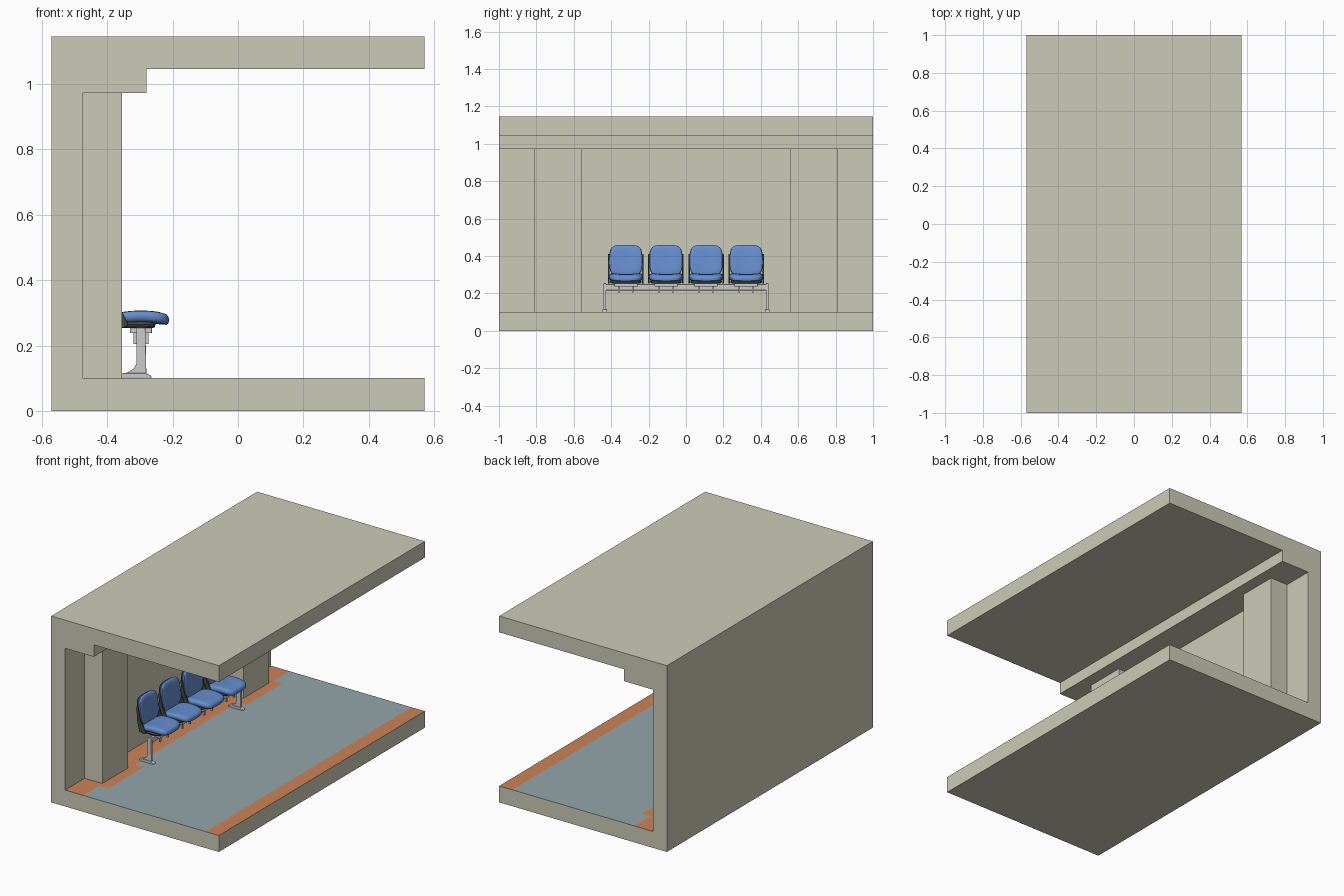
import bpy, bmesh, math
from mathutils import Vector

if "Cube" in bpy.data.objects:
    bpy.data.objects.remove(bpy.data.objects["Cube"])


def material(name, rgb):
    m = bpy.data.materials.new(name)
    m.diffuse_color = (*rgb, 1)
    m.use_nodes = True
    m.node_tree.nodes["Principled BSDF"].inputs["Base Color"].default_value = m.diffuse_color
    return m


CONCRETE = material("concrete", (0.60, 0.60, 0.48))
GREY_TILE = material("grey_tile", (0.30, 0.38, 0.40))
ORANGE_TILE = material("orange_tile", (0.60, 0.23, 0.10))
BLUE = material("blue_fabric", (0.13, 0.27, 0.62))
DARK = material("dark_plastic", (0.06, 0.06, 0.055))


def finish(name, bm, mat=None, smooth=False, bevel=0):
    bmesh.ops.recalc_face_normals(bm, faces=bm.faces)
    mesh = bpy.data.meshes.new(name)
    bm.to_mesh(mesh)
    bm.free()
    ob = bpy.data.objects.new(name, mesh)
    bpy.context.collection.objects.link(ob)
    if mat:
        mesh.materials.append(mat)
    if bevel:
        mod = ob.modifiers.new("bevel", 'BEVEL')
        mod.width, mod.segments = bevel, 2
    if smooth:
        bpy.ops.object.select_all(action='DESELECT')
        ob.select_set(True)
        bpy.context.view_layer.objects.active = ob
        bpy.ops.object.shade_smooth_by_angle(angle=math.radians(40))
    return ob


def box(name, x, y, z, mat=None, bevel=0):
    """Box given by (low, high) ranges."""
    bm = bmesh.new()
    bmesh.ops.create_cube(bm, size=1)
    for v in bm.verts:
        v.co = Vector(r[0] + (c + 0.5) * (r[1] - r[0]) for c, r in zip(v.co, (x, y, z)))
    return finish(name, bm, mat, bevel=bevel)


def prism(name, pts, axis, lo, hi, mat=None, bevel=0):
    """Extrude a profile: axis 'y' takes (x, z) points, axis 'z' takes (x, y)."""
    bm = bmesh.new()
    place = (lambda a, b: (a, lo, b)) if axis == 'y' else (lambda a, b: (a, b, lo))
    face = bm.faces.new([bm.verts.new(place(*p)) for p in pts])
    ext = bmesh.ops.extrude_face_region(bm, geom=[face])['geom']
    shift = (0, hi - lo, 0) if axis == 'y' else (0, 0, hi - lo)
    bmesh.ops.translate(bm, vec=shift, verts=[v for v in ext if isinstance(v, bmesh.types.BMVert)])
    return finish(name, bm, mat, bevel=bevel)


def cushion(name, half_thick, place, mat, power=4.5, n=40):
    """Pillow with rounded-square outline; place(u, v, w) maps u, v in -1..1 to space."""
    rings = [(0.35, -1), (0.7, -1), (0.9, -0.9), (0.97, -0.6), (1, 0),
             (0.97, 0.55), (0.9, 0.85), (0.7, 1), (0.35, 1)]
    bm, loops = bmesh.new(), []
    for s, w in rings:
        loop = []
        for i in range(n):
            a = 2 * math.pi * i / n
            c, d = math.cos(a), math.sin(a)
            r = s / (abs(c) ** power + abs(d) ** power) ** (1 / power)
            loop.append(bm.verts.new(place(r * c, r * d, w * half_thick)))
        loops.append(loop)
    for a, b in zip(loops, loops[1:]):
        for i in range(n):
            j = (i + 1) % n
            bm.faces.new((a[i], a[j], b[j], b[i]))
    bm.faces.new(loops[0])
    bm.faces.new(loops[-1])
    return finish(name, bm, mat, smooth=True)


# Shelter shell: floor, rear wall, roof and soffit in one profile
prism("shelter_shell", [(-0.57, 0), (0.57, 0), (0.57, 0.1), (-0.475, 0.1), (-0.475, 0.972),
                        (-0.28, 0.972), (-0.28, 1.045), (0.57, 1.045), (0.57, 1.145),
                        (-0.57, 1.145)], 'y', -1, 1, CONCRETE)

# Pillars and orange pads around them
for side in (-1, 1):
    y = sorted((side * 0.56, side * 0.81))
    box("pillar", (-0.475, -0.355), y, (0.1, 0.972), CONCRETE)
    box("pillar_border", (-0.35, -0.29), sorted((side * 0.5, side * 0.845)), (0.1, 0.101), ORANGE_TILE)

# Floor finish
box("wall_border", (-0.475, -0.35), (-1, 1), (0.1, 0.101), ORANGE_TILE)
box("edge_border", (0.48, 0.57), (-1, 1), (0.1, 0.101), ORANGE_TILE)
prism("floor_tiles", [(0.48, -1), (0.48, 1), (-0.35, 1), (-0.35, 0.845), (-0.29, 0.845),
                      (-0.29, 0.5), (-0.35, 0.5), (-0.35, -0.5), (-0.29, -0.5),
                      (-0.29, -0.845), (-0.35, -0.845), (-0.35, -1)], 'z', 0.1, 0.101, GREY_TILE)

# Bench beam and legs
box("bench_beam", (-0.305, -0.289), (-0.435, 0.435), (0.217, 0.25), bevel=0.003)
for side in (-1, 1):
    y = side * 0.434
    prism("bench_leg", [(-0.345, 0.114), (-0.28, 0.114), (-0.283, 0.255), (-0.31, 0.255),
                        (-0.31, 0.145), (-0.318, 0.13)], 'y', y - 0.007, y + 0.007, bevel=0.002)
    prism("bench_foot", [(-0.36, 0.101), (-0.263, 0.101), (-0.267, 0.109), (-0.285, 0.116),
                         (-0.35, 0.116), (-0.36, 0.112)], 'y', y - 0.012, y + 0.012, bevel=0.002)

# Four seats
for k in range(4):
    cy = (k - 1.5) * 0.2145

    def seat_place(u, v, w):
        return (-0.297 + 0.087 * v, cy + 0.092 * u * (1 - 0.05 * v),
                0.287 + w - 0.009 * v * v + 0.004 * u * u)

    def pan_place(u, v, w):
        return (-0.312 + 0.06 * v, cy + 0.085 * u, 0.264 + w)

    def back_place(u, v, w):
        return (-0.389 - 0.010 * v + w + 0.007 * u * u,
                cy + 0.089 * u * (1 - 0.06 * v * v), 0.376 + 0.084 * v)

    def shell_place(u, v, w):
        return (-0.403 - 0.010 * v + w + 0.007 * u * u,
                cy + 0.086 * u * (1 - 0.06 * v * v), 0.372 + 0.081 * v)

    cushion("seat_cushion", 0.018, seat_place, BLUE)
    cushion("seat_pan", 0.011, pan_place, DARK)
    cushion("backrest_cushion", 0.012, back_place, BLUE)
    cushion("backrest_shell", 0.008, shell_place, DARK)

    # Side arms joining seat and backrest
    for side in (-1, 1):
        y = cy + side * 0.091
        prism("side_arm", [(-0.40, 0.41), (-0.388, 0.41), (-0.372, 0.33), (-0.345, 0.285),
                           (-0.335, 0.262), (-0.35, 0.254), (-0.38, 0.262), (-0.394, 0.32)],
              'y', y - 0.004, y + 0.004, DARK, bevel=0.0015)

    # Mounting bracket and clamps on the beam
    box("seat_bracket", (-0.33, -0.263), (cy - 0.062, cy + 0.062), (0.238, 0.258), bevel=0.002)
    for side in (-1, 1):
        y = cy + side * 0.037
        for x in (-0.319, -0.284):
            box("beam_clamp", (x, x + 0.01), (y - 0.005, y + 0.005), (0.205, 0.242))
